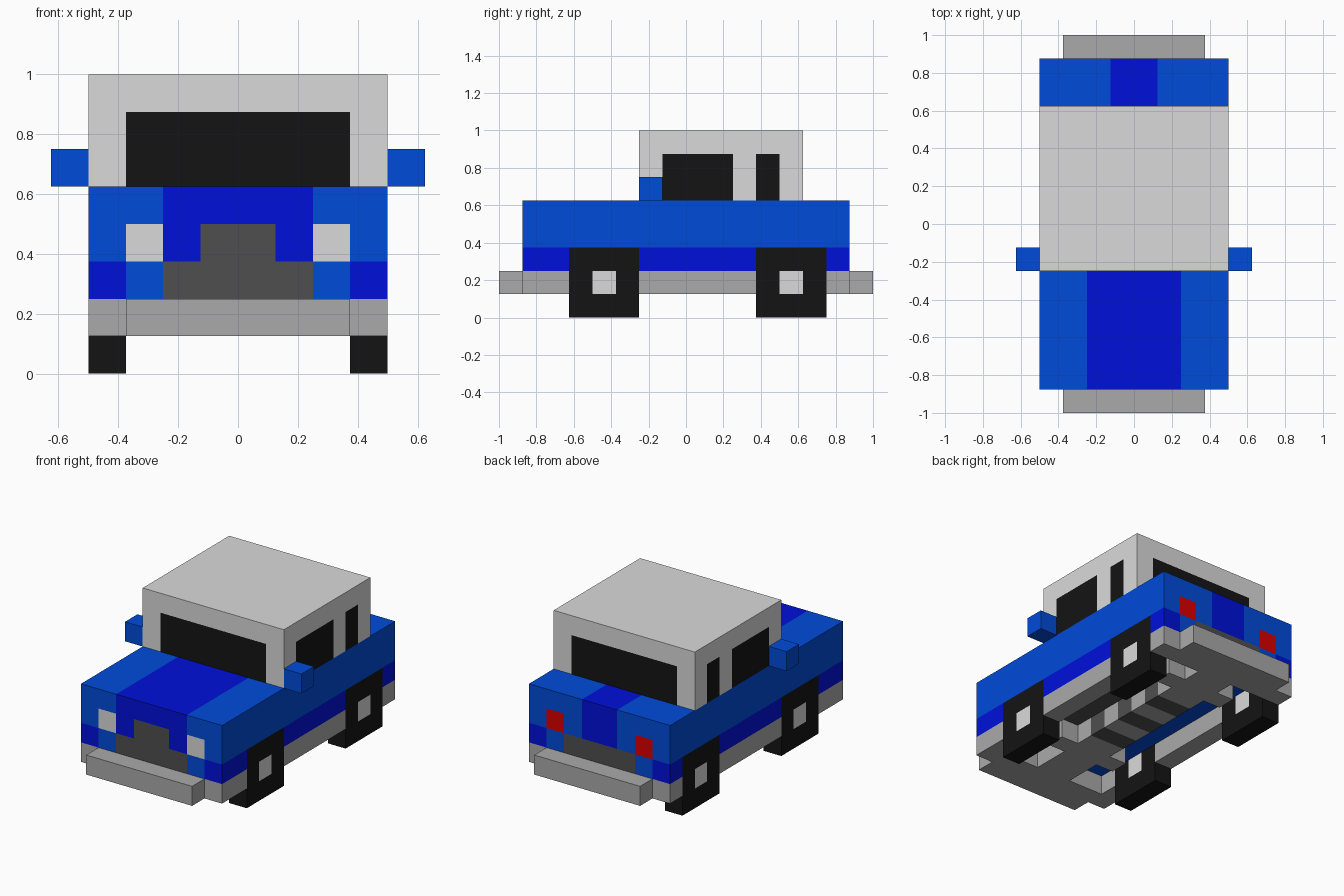
import bpy, bmesh
from mathutils import Vector

cube = bpy.data.objects.get("Cube")
if cube:
    bpy.data.objects.remove(cube, do_unlink=True)

U = 0.125  # one block


def material(name, rgb):
    col = (*rgb, 1)
    m = bpy.data.materials.new(name)
    m.diffuse_color = col
    m.use_nodes = True
    bsdf = next(n for n in m.node_tree.nodes if n.type == 'BSDF_PRINCIPLED')
    bsdf.inputs["Base Color"].default_value = col
    return m


MATS = {
    "silver": material("silver", (0.7, 0.7, 0.7)),
    "grey": material("bumper grey", (0.4, 0.4, 0.4)),
    "charcoal": material("grille charcoal", (0.078, 0.078, 0.078)),
    "black": material("tyre and glass black", (0.007, 0.007, 0.007)),
    "blue": material("body blue", (0.0, 0.07, 0.7)),
    "navy": material("stripe blue", (0.0, 0.005, 0.7)),
    "red": material("tail light red", (0.7, 0.0, 0.0)),
}


def block(name, x, y, z, paint, cuts=((), (), ())):
    """Box spanning the given block ranges, sliced at cuts, coloured by name or rule."""
    bm = bmesh.new()
    bmesh.ops.create_cube(bm, size=1)
    for v in bm.verts:
        v.co = Vector([U * (a + (b - a) * (c + 0.5)) for (a, b), c in zip((x, y, z), v.co)])
    for axis, places in enumerate(cuts):
        for p in places:
            co, no = Vector(), Vector()
            co[axis], no[axis] = p * U, 1
            bmesh.ops.bisect_plane(bm, geom=bm.verts[:] + bm.edges[:] + bm.faces[:],
                                   plane_co=co, plane_no=no)
    bm.normal_update()
    mesh = bpy.data.meshes.new(name)
    names = []
    for f in bm.faces:
        c = f.calc_center_median() / U
        col = paint if isinstance(paint, str) else paint(c, f.normal)
        if col not in names:
            names.append(col)
            mesh.materials.append(MATS[col])
        f.material_index = names.index(col)
    bm.to_mesh(mesh)
    bm.free()
    ob = bpy.data.objects.new(name, mesh)
    bpy.context.collection.objects.link(ob)


def pair(name, x, y, z, paint, cuts=((), (), ())):
    """The same block on the left (+x) and right (-x)."""
    block("left_" + name, x, y, z, paint, cuts)
    block("right_" + name, (-x[1], -x[0]), y, z, paint, cuts)


# Upper body: bonnet and boot stripes, lights, top of the grille
def body_paint(c, n):
    ax = abs(c.x)
    if n.y < -0.5:
        if c.z < 4 and ax < 1:
            return "charcoal"
        if c.z < 4 and 2 < ax < 3:
            return "silver"
        return "navy" if ax < 2 else "blue"
    if n.y > 0.5:
        if c.z < 4 and 2 < ax < 3:
            return "red"
        return "navy" if ax < 1 else "blue"
    if n.z > 0.5:
        return "navy" if ax < (2 if c.y < 0 else 1) else "blue"
    return "blue"


block("body", (-4, 4), (-7, 7), (3, 5), body_paint,
      ((-3, -2, -1, 1, 2, 3), (0,), (4,)))


# Cabin with windows on all four sides
def cabin_paint(c, n):
    if c.z < 7:
        if abs(n.y) > 0.5 and abs(c.x) < 3:
            return "black"
        if abs(n.x) > 0.5 and (-1 < c.y < 2 or 3 < c.y < 4):
            return "black"
    return "silver"


block("cabin", (-4, 4), (-2, 5), (5, 8), cabin_paint,
      ((-3, 3), (-1, 2, 3, 4), (7,)))

# Door mirrors
pair("door_mirror", (4, 5), (-2, -1), (5, 6), "blue")

# Lower side panels and grey sills between the wheel openings
for label, y in (("front", (-7, -5)), ("middle", (-2, 3)), ("rear", (6, 7))):
    pair(label + "_lower_panel", (3, 4), y, (2, 3), "navy")
    pair(label + "_sill", (3, 4), y, (1, 2), "grey")

# Floor: blue side strips and a dark centre whose ends form the lower grille
pair("side_floor", (2, 3), (-7, 7), (2, 3), "blue")
block("underbody", (-2, 2), (-7, 7), (2, 3), "charcoal")


# Banded drive shaft under the floor
def shaft_paint(c, n):
    return "charcoal" if -3 < c.y < 4 and int(c.y + 3) % 2 else "grey"


block("drive_shaft", (-1, 1), (-6, 6), (1, 2), shaft_paint,
      ((), range(-3, 5), ()))

# End beams and bumpers
for label, y, bumper in (("front", (-7, -6), (-8, -7)), ("rear", (6, 7), (7, 8))):
    block(label + "_beam", (-3, 3), y, (1, 2), "grey")
    block(label + "_bumper", (-3, 3), bumper, (1, 2), "grey")

# Wheels with square hubs on both faces, and axles
for label, y in (("front", -3.5), ("rear", 4.5)):
    def wheel_paint(c, n, y=y):
        hub = abs(n.x) > 0.5 and abs(c.y - y) < 0.4 and 1 < c.z < 2
        return "silver" if hub else "black"

    pair(label + "_wheel", (3, 4), (y - 1.5, y + 1.5), (0, 3), wheel_paint,
         ((), (y - 0.5, y + 0.5), (1, 2)))
    block(label + "_axle", (-2, 2), (y - 0.5, y + 0.5), (1, 2), "grey")
